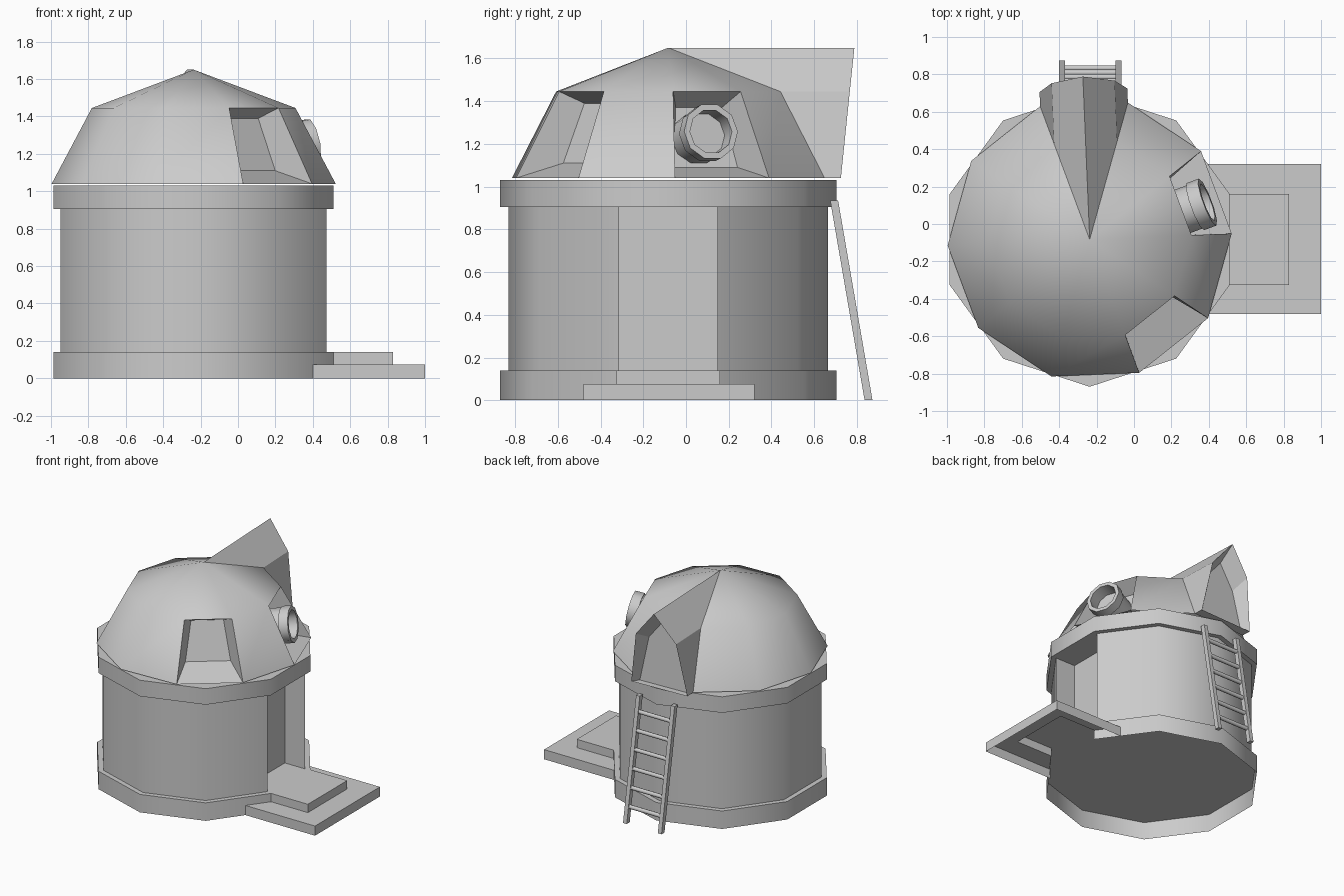
import bpy, bmesh, math
from mathutils import Vector, Matrix

if "Cube" in bpy.data.objects:
    bpy.data.objects.remove(bpy.data.objects["Cube"])

CX, CY = -0.237, -0.083          # tower axis
grey = bpy.data.materials.new("plain_grey")
grey.diffuse_color = (0.6, 0.6, 0.6, 1)
grey.use_nodes = True
grey.node_tree.nodes["Principled BSDF"].inputs["Base Color"].default_value = grey.diffuse_color


def finish(name, bm, angle=40):
    bmesh.ops.remove_doubles(bm, verts=bm.verts, dist=1e-5)
    bmesh.ops.recalc_face_normals(bm, faces=bm.faces)
    me = bpy.data.meshes.new(name)
    bm.to_mesh(me)
    bm.free()
    me.materials.append(grey)
    ob = bpy.data.objects.new(name, me)
    bpy.context.collection.objects.link(ob)
    bpy.ops.object.select_all(action='DESELECT')
    bpy.context.view_layer.objects.active = ob
    ob.select_set(True)
    bpy.ops.object.shade_smooth_by_angle(angle=math.radians(angle))
    return ob


def add_face(bm, pts):
    return bm.faces.new([bm.verts.new(p) for p in pts])


def ring(r, z, turn, n=10):
    return [Vector((CX + r * math.cos(turn + i * math.tau / n),
                    CY + r * math.sin(turn + i * math.tau / n), z)) for i in range(n)]


def prism(bm, low, high, bottom=True, skip=()):
    n = len(low)
    for i in range(n):
        j = (i + 1) % n
        if i not in skip:
            add_face(bm, [low[i], low[j], high[j], high[i]])
    add_face(bm, high)
    if bottom:
        add_face(bm, low[::-1])


def rect(x0, x1, y0, y1, z):
    return [Vector(p) for p in ((x0, y0, z), (x1, y0, z), (x1, y1, z), (x0, y1, z))]


def recess(bm, loop, inner):
    for i in range(len(loop)):
        j = (i + 1) % len(loop)
        add_face(bm, [loop[i], loop[j], inner[j], inner[i]])
    add_face(bm, inner)


# foundation: hollow underneath and open towards the steps
T = math.radians(18)
bm = bmesh.new()
prism(bm, ring(0.787, 0, T), ring(0.787, 0.14, T), bottom=False, skip=(9,))
finish("foundation_ring", bm)

# top rim
bm = bmesh.new()
prism(bm, ring(0.787, 0.905, T), ring(0.787, 1.03, T))
finish("top_ring", bm)


# wall, with the doorway side pushed inward
def wall_outline(z):
    pts = ring(0.748, z, T)
    return [Vector((0.30, pts[0].y, z))] + pts + [Vector((0.30, pts[-1].y, z))]


bm = bmesh.new()
prism(bm, wall_outline(0.14), wall_outline(0.905), bottom=False)
finish("tower_wall", bm)

# entrance steps, hollow underneath
bm = bmesh.new()
outer, inner = rect(0.39, 1.0, -0.48, 0.32, 0.075), rect(0.511, 0.83, -0.325, 0.16, 0.075)
ground = rect(0.39, 1.0, -0.48, 0.32, 0)
for i in range(4):
    j = (i + 1) % 4
    if i != 3:
        add_face(bm, [ground[i], ground[j], outer[j], outer[i]])
        add_face(bm, [outer[i], outer[j], inner[j], inner[i]])
prism(bm, inner, rect(0.511, 0.83, -0.325, 0.16, 0.14), bottom=False, skip=(3,))
finish("entrance_steps", bm)

# dome shell, with the bays and the dormer as separate crisp parts
dome, bays, dormer = bmesh.new(), bmesh.new(), bmesh.new()
D = math.radians(2.4)
low, up = ring(0.76, 1.04, D), ring(0.545, 1.445, D)
apex = Vector((CX, CY, 1.65))
for k in range(10):
    j = (k + 1) % 10
    mid = D + math.radians(36 * k + 18)
    out = Vector((math.cos(mid), math.sin(mid), 0))
    side = Vector((-out.y, out.x, 0))
    quad = [low[k], low[j], up[j], up[k]]
    if k == 2:
        back = [low[k], low[j], up[j], apex, up[k]]
        push = [0.076, 0.076, 0.325, 0.872, 0.325]
        gable = [p + out * d for p, d in zip(back, push)]
        for i in range(5):                       # walls and roof of the dormer
            n = (i + 1) % 5
            add_face(dormer, [back[i], back[n], gable[n], gable[i]])
        foot = (gable[0] + gable[1]) / 2
        recess(dormer, gable, [foot + (p - foot) * 0.83 - out * (0.05 if i < 2 else 0.12)
                               for i, p in enumerate(gable)])
        continue
    add_face(dome, [up[k], up[j], apex])
    if k in (0, 8):
        drop = 0.02 if k == 0 else 0
        axis = Vector((CX, CY, 0))
        recess(bays, quad, [axis + out * d + side * w + Vector((0, 0, z - drop))
                            for d, w, z in ((0.50, -0.16, 1.11), (0.50, 0.16, 1.11),
                                            (0.41, 0.115, 1.39), (0.41, -0.115, 1.39))])
    else:
        add_face(dome, quad)
finish("dome", dome, 48)
finish("recessed_bays", bays, 10)
finish("dormer", dormer, 10)

# telescope, spun from a profile and tilted upward
profile = [(0, -0.27), (0.123, -0.27), (0.123, -0.07), (0.134, -0.07),
           (0.134, 0), (0.105, 0), (0.105, -0.1), (0, -0.1)]
bm = bmesh.new()
verts = [bm.verts.new((r, 0, z)) for r, z in profile]
edges = [bm.edges.new(p) for p in zip(verts, verts[1:])]
bmesh.ops.spin(bm, geom=verts + edges, axis=(0, 0, 1), cent=(0, 0, 0),
               angle=math.tau, steps=10)
az, tilt = math.radians(20.4), math.radians(10)
aim = Vector((math.cos(az) * math.cos(tilt), math.sin(az) * math.cos(tilt), math.sin(tilt)))
bm.transform(Matrix.Translation((0.393, 0.117, 1.258)) @
             aim.to_track_quat('Z', 'Y').to_matrix().to_4x4())
finish("telescope", bm)

# leaning ladder
bm = bmesh.new()
for x in (-0.40, -0.10):
    prism(bm, rect(x, x + 0.032, 0.836, 0.873, 0), rect(x, x + 0.032, 0.675, 0.712, 0.935))
finish("ladder_rails", bm)
bm = bmesh.new()
for i in range(6):
    z = 0.12 + i * 0.139
    m = Matrix.Translation((-0.234, 0.853 - 0.17 * z, z)) @ Matrix.Rotation(math.pi / 2, 4, 'Y')
    bmesh.ops.create_cone(bm, cap_ends=True, segments=8, radius1=0.016, radius2=0.016,
                          depth=0.28, matrix=m)
finish("ladder_rungs", bm, 50)
